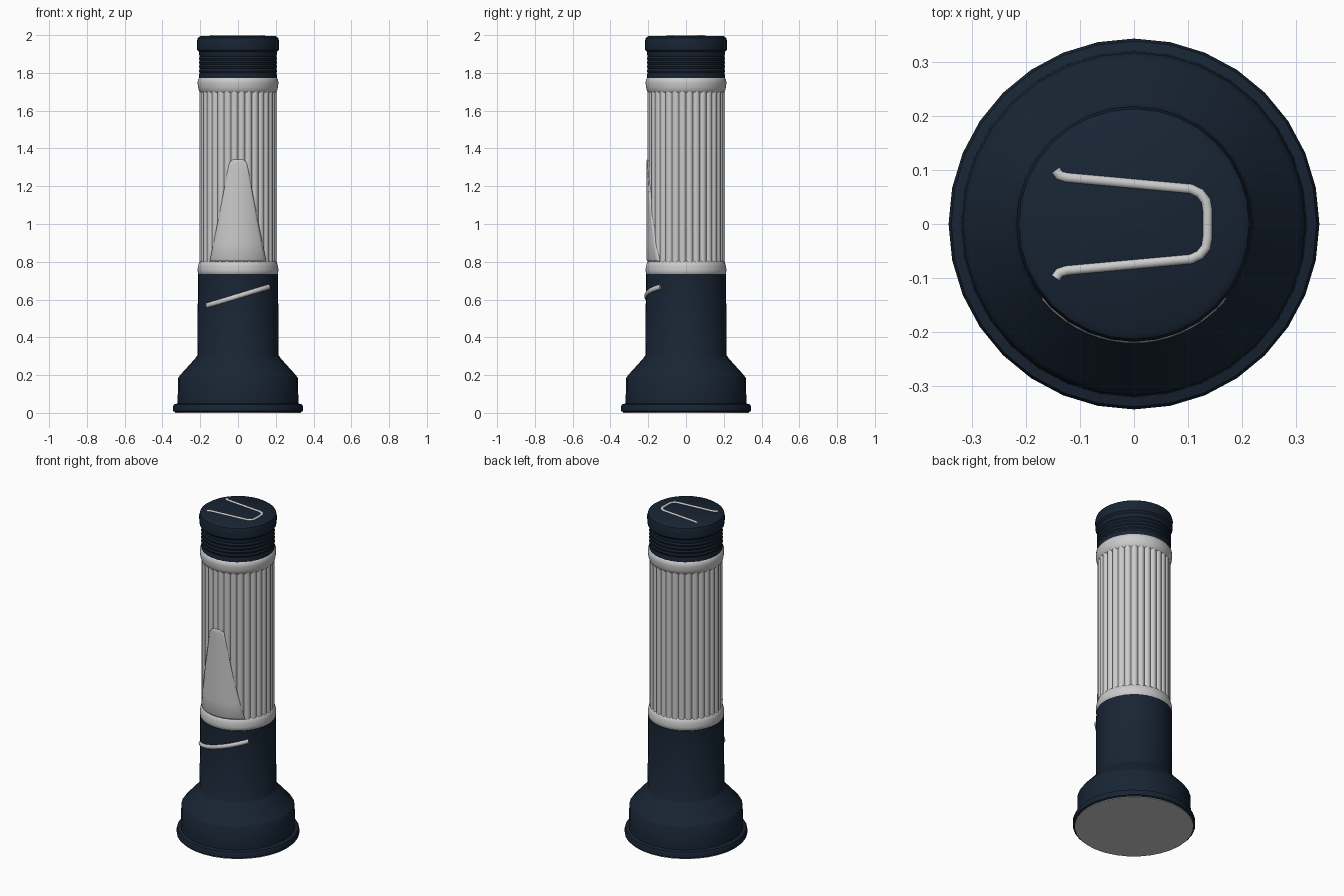
import bpy, bmesh
from math import sin, cos, pi, sqrt, asin

if "Cube" in bpy.data.objects:
    bpy.data.objects.remove(bpy.data.objects["Cube"])

navy = bpy.data.materials.new("navy")
navy.diffuse_color = (0.009, 0.018, 0.034, 1)
navy.use_nodes = True
navy.node_tree.nodes["Principled BSDF"].inputs["Base Color"].default_value = navy.diffuse_color


def finish(name, bm, mat=None, angle=35):
    bmesh.ops.recalc_face_normals(bm, faces=bm.faces)
    me = bpy.data.meshes.new(name)
    bm.to_mesh(me)
    bm.free()
    ob = bpy.data.objects.new(name, me)
    bpy.context.collection.objects.link(ob)
    if mat:
        me.materials.append(mat)
    bpy.ops.object.select_all(action='DESELECT')
    ob.select_set(True)
    bpy.context.view_layer.objects.active = ob
    bpy.ops.object.shade_smooth_by_angle(angle=angle * pi / 180)
    return ob


def lathe(name, profile, mat=None, sides=32, radius=lambda r, i: r, caps=True):
    """Revolve (r, z) points about z; radius() may vary r around the circle."""
    bm = bmesh.new()
    rings = []
    for r, z in profile:
        rings.append([bm.verts.new((radius(r, i) * cos(2 * pi * i / sides),
                                    radius(r, i) * sin(2 * pi * i / sides), z))
                      for i in range(sides)])
    for a, b in zip(rings, rings[1:]):
        for i in range(sides):
            j = (i + 1) % sides
            bm.faces.new((a[i], a[j], b[j], b[i]))
    if caps:
        bm.faces.new(rings[0])
        bm.faces.new(rings[-1])
    return finish(name, bm, mat)


def tube(name, pts, r):
    """Round rod along a path."""
    cu = bpy.data.curves.new(name, 'CURVE')
    cu.dimensions = '3D'
    cu.bevel_depth = r
    cu.bevel_resolution = 3
    cu.use_fill_caps = True
    sp = cu.splines.new('POLY')
    sp.points.add(len(pts) - 1)
    for p, c in zip(sp.points, pts):
        p.co = (*c, 1)
    sp.use_smooth = True
    ob = bpy.data.objects.new(name, cu)
    bpy.context.collection.objects.link(ob)
    return ob


# Flared head and lower barrel
lathe("head_and_lower_barrel", [
    (0.333, 0.004), (0.343, 0.010), (0.343, 0.035), (0.338, 0.045), (0.320, 0.050),
    (0.317, 0.185), (0.308, 0.198), (0.225, 0.290), (0.215, 0.305), (0.212, 0.735)], navy)

# Lens disc underneath
lathe("lens", [(0.333, 0.0), (0.333, 0.008)])

# Fluted grip: one narrow groove for each rib
ribs, step = 32, 6
lathe("fluted_grip", [(0.205, 0.76), (0.205, 1.74)], sides=ribs * step,
      radius=lambda r, i: r - (0.011, 0.004, 0.001, 0, 0.001, 0.004)[i % step])

# Rounded collars at both ends of the grip
for name, z0, z1 in (("lower_collar", 0.730, 0.805), ("upper_collar", 1.775, 1.695)):
    h = z1 - z0
    lathe(name, [(0.204, z0), (0.212, z0 + h * 0.12), (0.214, z0 + h * 0.35),
                 (0.211, z0 + h * 0.65), (0.206, z0 + h * 0.9), (0.198, z1)], sides=64)

# Tapered thumb plate wrapped on the front of the grip
bm = bmesh.new()
rows = []
for z, w, r in ((0.80, 0.148, 0.203), (0.812, 0.148, 0.209), (0.90, 0.130, 0.209),
                (1.10, 0.090, 0.209), (1.28, 0.056, 0.209), (1.32, 0.047, 0.209),
                (1.335, 0.037, 0.208), (1.342, 0.022, 0.206)):
    a = asin(w / r)
    rows.append([bm.verts.new((r * sin(a * k / 8), -r * cos(a * k / 8), z))
                 for k in range(-8, 9)])
for a, b in zip(rows, rows[1:]):
    for k in range(16):
        bm.faces.new((a[k], a[k + 1], b[k + 1], b[k]))
plate = finish("thumb_plate", bm)
mod = plate.modifiers.new("thickness", 'SOLIDIFY')
mod.thickness = 0.014
mod.offset = -1

# Slanted strip across the front of the lower barrel
tube("slanted_strip", [(x, -sqrt(0.206 ** 2 - x * x), 0.618 + 0.31 * x)
                       for x in [-0.16 + 0.02 * i for i in range(17)]], 0.015)

# Tail cap with fine thread ridges
thread = [(0.207 if i % 2 else 0.203, 1.80 + 0.011 * i) for i in range(10)]
lathe("tail_cap", [(0.206, 1.765), (0.206, 1.79)] + thread +
      [(0.206, 1.91), (0.216, 1.922), (0.218, 1.965), (0.213, 1.985), (0.200, 1.994)], navy)

# U-shaped wire on the tail cap
half = [(-0.145, 0.100), (-0.138, 0.090), (-0.125, 0.086), (0.105, 0.065),
        (0.122, 0.057), (0.133, 0.043), (0.136, 0.025)]
tube("tail_wire", [(x, y, 1.99) for x, y in half] +
     [(x, -y, 1.99) for x, y in reversed(half)], 0.010)
